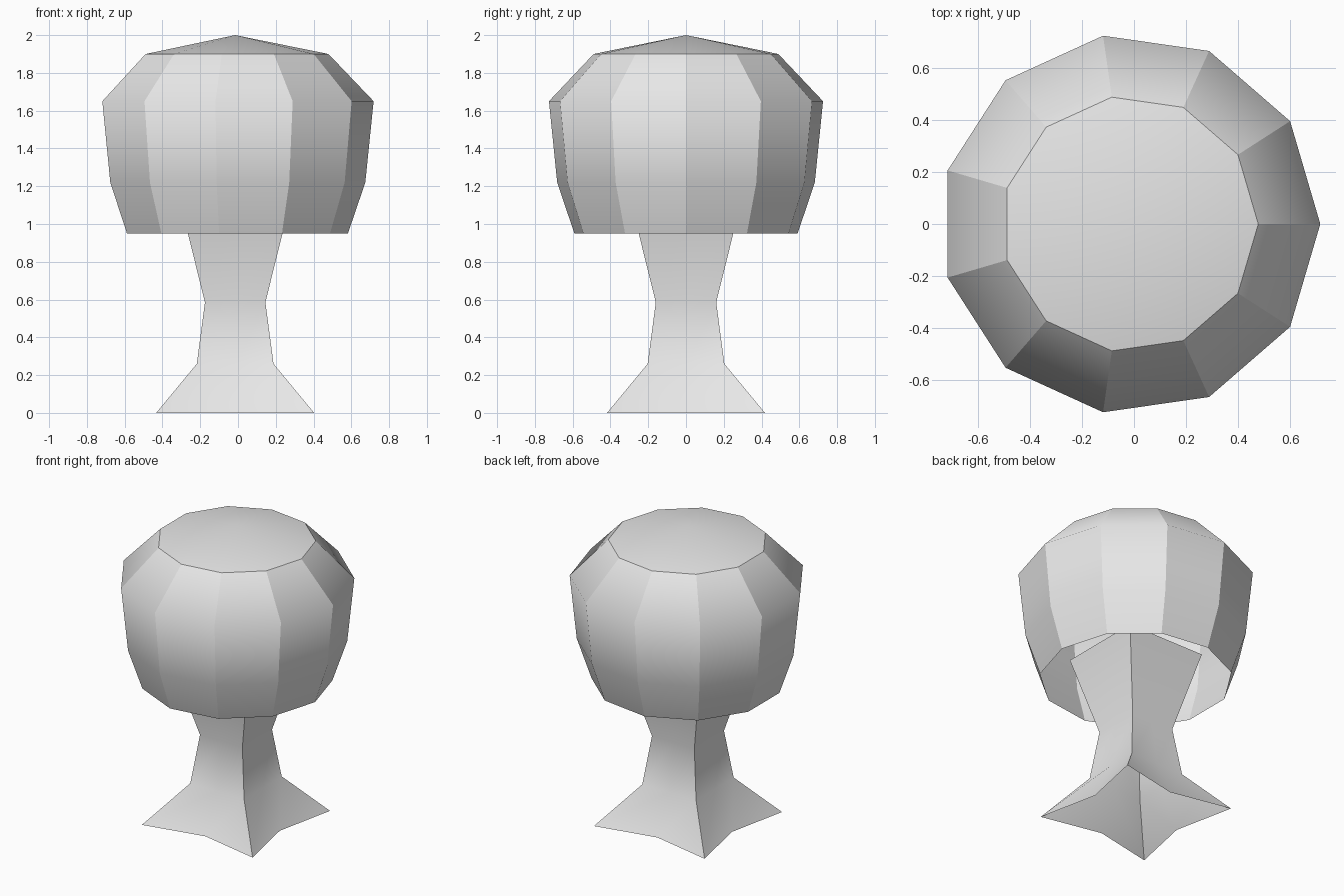
import bpy
import bmesh
from math import cos, sin, tau

CENTRE_X = -0.015

default = bpy.data.objects.get("Cube")
if default:
    bpy.data.objects.remove(default, do_unlink=True)

grey = bpy.data.materials.new("plain_grey")
grey.use_nodes = True
grey.diffuse_color = (0.8, 0.8, 0.8, 1)
grey.node_tree.nodes["Principled BSDF"].inputs["Base Color"].default_value = (0.8, 0.8, 0.8, 1)


def loft(name, rings, sharp_step=1, apex=None):
    """Skin stacked rings into an open shell; creases run up every sharp_step-th column."""
    bm = bmesh.new()
    rows = [[bm.verts.new(p) for p in ring] for ring in rings]
    n = len(rows[0])
    for low, high in zip(rows, rows[1:]):
        for i in range(n):
            j = (i + 1) % n
            bm.faces.new((low[i], low[j], high[j], high[i]))
    if apex:
        tip = bm.verts.new(apex)
        for i in range(n):
            bm.faces.new((rows[-1][i], rows[-1][(i + 1) % n], tip))
            bm.edges.get((rows[-1][i], rows[-1][(i + 1) % n])).smooth = False
    for face in bm.faces:
        face.smooth = True
    for low, high in zip(rows, rows[1:]):
        for i in range(0, n, sharp_step):
            bm.edges.get((low[i], high[i])).smooth = False
    mesh = bpy.data.meshes.new(name)
    bm.to_mesh(mesh)
    bm.free()
    mesh.materials.append(grey)
    obj = bpy.data.objects.new(name, mesh)
    bpy.context.collection.objects.link(obj)
    return obj


def round_ring(radius, z, sides=11):
    return [(CENTRE_X + radius * cos(tau * i / sides), radius * sin(tau * i / sides), z)
            for i in range(sides)]


def square_ring(half, z, pinch=1.0):
    """Square with a point in the middle of each side, pulled inward by pinch."""
    corners = [(-1, -1), (1, -1), (1, 1), (-1, 1)]
    points = []
    for i, (x, y) in enumerate(corners):
        nx, ny = corners[(i + 1) % 4]
        points.append((CENTRE_X + half * x, half * y, z))
        points.append((CENTRE_X + half * pinch * (x + nx) / 2, half * pinch * (y + ny) / 2, z))
    return points


# Canopy: hollow eleven-sided dome, open underneath
canopy_profile = [(0.597, 0.95), (0.689, 1.22), (0.733, 1.65), (0.494, 1.9)]
loft("canopy", [round_ring(r, z) for r, z in canopy_profile], apex=(CENTRE_X, 0, 2.0))

# Trunk: square shaft flaring into the canopy and into a four-pointed foot
trunk_profile = [(0.418, 0, 0.79), (0.203, 0.26, 1), (0.16, 0.585, 1), (0.29, 1.11, 1)]
loft("trunk", [square_ring(*p) for p in trunk_profile], sharp_step=2)
